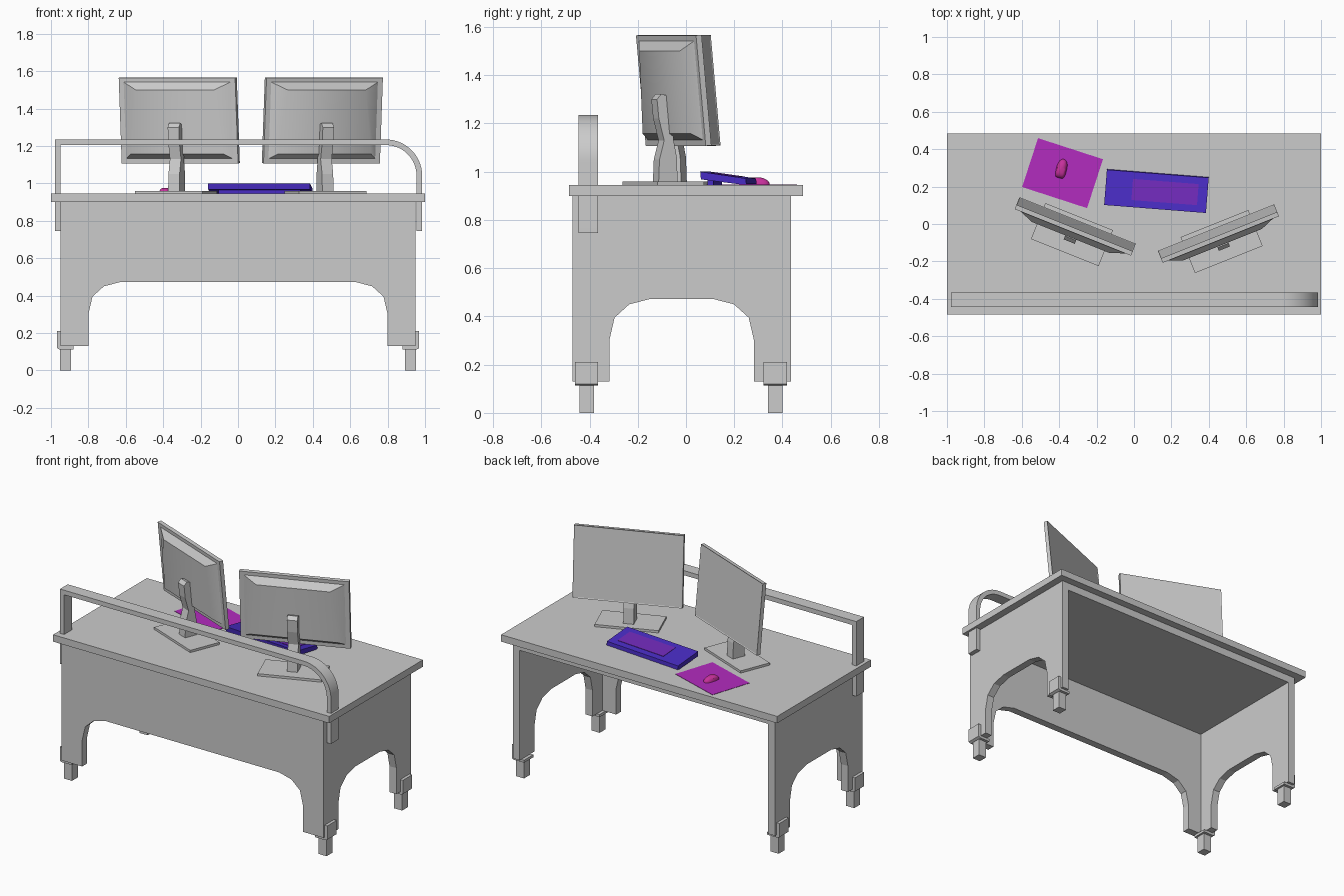
import bpy, bmesh, math
from mathutils import Matrix, Vector

if "Cube" in bpy.data.objects:
    bpy.data.objects.remove(bpy.data.objects["Cube"])


def finish(name, bm, mat=None, world=None, smooth=False):
    bmesh.ops.recalc_face_normals(bm, faces=bm.faces)
    me = bpy.data.meshes.new(name)
    bm.to_mesh(me)
    bm.free()
    ob = bpy.data.objects.new(name, me)
    bpy.context.collection.objects.link(ob)
    if world:
        ob.matrix_world = world
    if mat:
        me.materials.append(mat)
    if smooth:
        bpy.ops.object.select_all(action='DESELECT')
        ob.select_set(True)
        bpy.context.view_layer.objects.active = ob
        bpy.ops.object.shade_smooth_by_angle(angle=math.radians(35))
    return ob


def prism(name, profile, axis, lo, hi, **kw):
    """Extrude a 2D outline along one axis."""
    place = {'x': lambda a, b, t: (t, a, b),
             'y': lambda a, b, t: (a, t, b),
             'z': lambda a, b, t: (a, b, t)}[axis]
    bm = bmesh.new()
    f = bm.faces.new([bm.verts.new(place(a, b, lo)) for a, b in profile])
    ext = bmesh.ops.extrude_face_region(bm, geom=[f])
    verts = [g for g in ext['geom'] if isinstance(g, bmesh.types.BMVert)]
    bmesh.ops.translate(bm, verts=verts, vec=Vector(place(0, 0, hi - lo)))
    # close the start cap if the extrusion removed it
    bmesh.ops.holes_fill(bm, edges=[e for e in bm.edges if e.is_boundary])
    return finish(name, bm, **kw)


def box(name, x0, x1, y0, y1, z0, z1, **kw):
    return prism(name, [(x0, y0), (x1, y0), (x1, y1), (x0, y1)], 'z', z0, z1, **kw)


def colour(name, rgb):
    m = bpy.data.materials.new(name)
    m.diffuse_color = (*rgb, 1)
    m.use_nodes = True
    m.node_tree.nodes["Principled BSDF"].inputs["Base Color"].default_value = m.diffuse_color
    return m


def place(x, y, deg):
    return Matrix.Translation((x, y, 0)) @ Matrix.Rotation(math.radians(deg), 4, 'Z')


blue = colour("blue", (0.065, 0.025, 0.54))
violet = colour("violet", (0.16, 0.023, 0.48))
purple = colour("purple", (0.45, 0.025, 0.52))
pink = colour("pink", (0.57, 0.03, 0.33))

# Desk top, thick under-board and arched panels
box("desk_top", -1, 1, -0.485, 0.485, 0.90, 0.945)
box("under_board", -0.90, 0.90, -0.42, 0.435, 0.85, 0.90)
arch = [(0, 0.13), (0, 0.30), (0.022, 0.395), (0.083, 0.45), (0.172, 0.473)]


def arched(outer0, outer1, inner0, inner1):
    left = [(inner0 + d, z) for d, z in arch]
    right = [(inner1 - d, z) for d, z in reversed(arch)]
    return [(outer0, 0.90), (outer0, 0.13)] + left + right + [(outer1, 0.13), (outer1, 0.90)]


prism("front_panel", arched(-0.95, 0.95, -0.80, 0.80), 'y', -0.47, -0.42)
for s, side in ((-1, "left"), (1, "right")):
    x0, x1 = sorted((s * 0.90, s * 0.95))
    prism(side + "_panel", arched(-0.47, 0.435, -0.318, 0.282), 'x', x0, x1)
    # Feet with L-shaped brackets
    for y, end in ((-0.412, "front"), (0.37, "back")):
        x0, x1 = sorted((s * 0.893, s * 0.951))
        box(f"{side}_{end}_foot", x0, x1, y - 0.03, y + 0.03, 0, 0.12)
        angle = [(s * 0.88, 0.113), (s * 0.955, 0.113), (s * 0.969, 0.12),
                 (s * 0.969, 0.21), (s * 0.95, 0.21), (s * 0.95, 0.13), (s * 0.88, 0.13)]
        prism(f"{side}_{end}_bracket", angle, 'y', y - 0.048, y + 0.048)


# Front rail: square corner on the left, rounded on the right
def arc(r):
    return [(0.79 + r * math.cos(math.radians(a)), 1.04 + r * math.sin(math.radians(a)))
            for a in range(0, 91, 6)]


rail = ([(0.985, 0.745)] + arc(0.195) + [(-0.978, 1.235), (-0.978, 0.745), (-0.948, 0.745), (-0.948, 1.205)]
        + arc(0.165)[::-1] + [(0.955, 0.745)])
prism("front_rail", rail, 'y', -0.445, -0.365, smooth=True)


def monitor(side, x, y, deg):
    base = place(x, y, deg)
    head = base @ Matrix.Translation((0, 0.043, 1.337)) @ Matrix.Rotation(0.095, 4, 'X')
    # Stand
    box(side + "_monitor_base", -0.195, 0.195, -0.107, 0.10, 0.943, 0.96, world=base)
    neck = [(-0.037, 0.955), (-0.033, 1.05), (-0.012, 1.13), (-0.036, 1.22), (-0.044, 1.30),
            (-0.025, 1.322), (0.02, 1.31), (0.03, 1.13), (0.044, 1.06), (0.048, 0.955)]
    prism(side + "_monitor_neck", neck, 'x', -0.032, 0.032, world=base)
    # Screen slab with a thin recessed bezel
    bm = bmesh.new()
    bmesh.ops.create_cube(bm, size=1, matrix=Matrix.Diagonal((0.67, 0.025, 0.46, 1)))
    face = max(bm.faces, key=lambda f: f.calc_center_median().y)
    bmesh.ops.inset_region(bm, faces=[face], thickness=0.008)
    bmesh.ops.translate(bm, verts=face.verts, vec=(0, -0.003, 0))
    finish(side + "_monitor_screen", bm, world=head)
    # Back housing: shallow frustum with softened sides
    bm = bmesh.new()

    def ring(y, bottom, top):
        return [bm.verts.new(p) for p in ((-bottom[0], y, bottom[1]), (bottom[0], y, bottom[1]),
                                          (top[0], y, top[1]), (-top[0], y, top[1]))]
    a = ring(-0.012, (0.308, -0.205), (0.308, 0.207))
    b = ring(-0.048, (0.268, -0.176), (0.225, 0.168))
    bm.faces.new(b)
    for i in range(4):
        j = (i + 1) % 4
        bm.faces.new((a[i], a[j], b[j], b[i]))
    bm.faces.new(a)
    finish(side + "_monitor_housing", bm, world=head, smooth=True)


monitor("left", -0.33, -0.053, -21.8)
monitor("right", 0.467, -0.091, 21.8)

# Keyboard
kb = place(0.12, 0.176, -4.5)
prism("keyboard_case", [(-0.096, 1.0), (-0.093, 0.968), (0.08, 0.946), (0.096, 0.948), (0.093, 0.972)],
      'x', -0.273, 0.273, mat=blue, world=kb)
prism("keyboard_foot", [(-0.07, 0.975), (-0.07, 0.945), (-0.045, 0.945), (-0.045, 0.972)],
      'x', -0.22, 0.22, mat=blue, world=kb)
prism("keys", [(-0.058, 0.985), (-0.058, 0.996), (0.055, 0.98), (0.055, 0.97)],
      'x', -0.13, 0.222, mat=violet, world=kb)

# Mouse on its mat
box("mouse_mat", -0.1825, 0.1825, -0.1375, 0.1375, 0.944, 0.947,
    mat=purple, world=place(-0.382, 0.272, -18))
bm = bmesh.new()
bmesh.ops.create_uvsphere(bm, u_segments=24, v_segments=12, radius=1)
bmesh.ops.bisect_plane(bm, geom=bm.verts[:] + bm.edges[:] + bm.faces[:], plane_co=(0, 0, 0),
                       plane_no=(0, 0, -1), clear_outer=True)
for v in bm.verts:
    # boxy towards the front, rounded at the back
    x = math.copysign(abs(v.co.x) ** (0.9 if v.co.y > 0 else 0.45), v.co.x)
    y = math.copysign(abs(v.co.y) ** (0.9 if v.co.y > 0 else 0.6), v.co.y)
    v.co = (x * 0.028, y * 0.052, 0.946 + v.co.z * 0.03)
finish("mouse", bm, mat=pink, world=place(-0.387, 0.296, -14), smooth=True)
